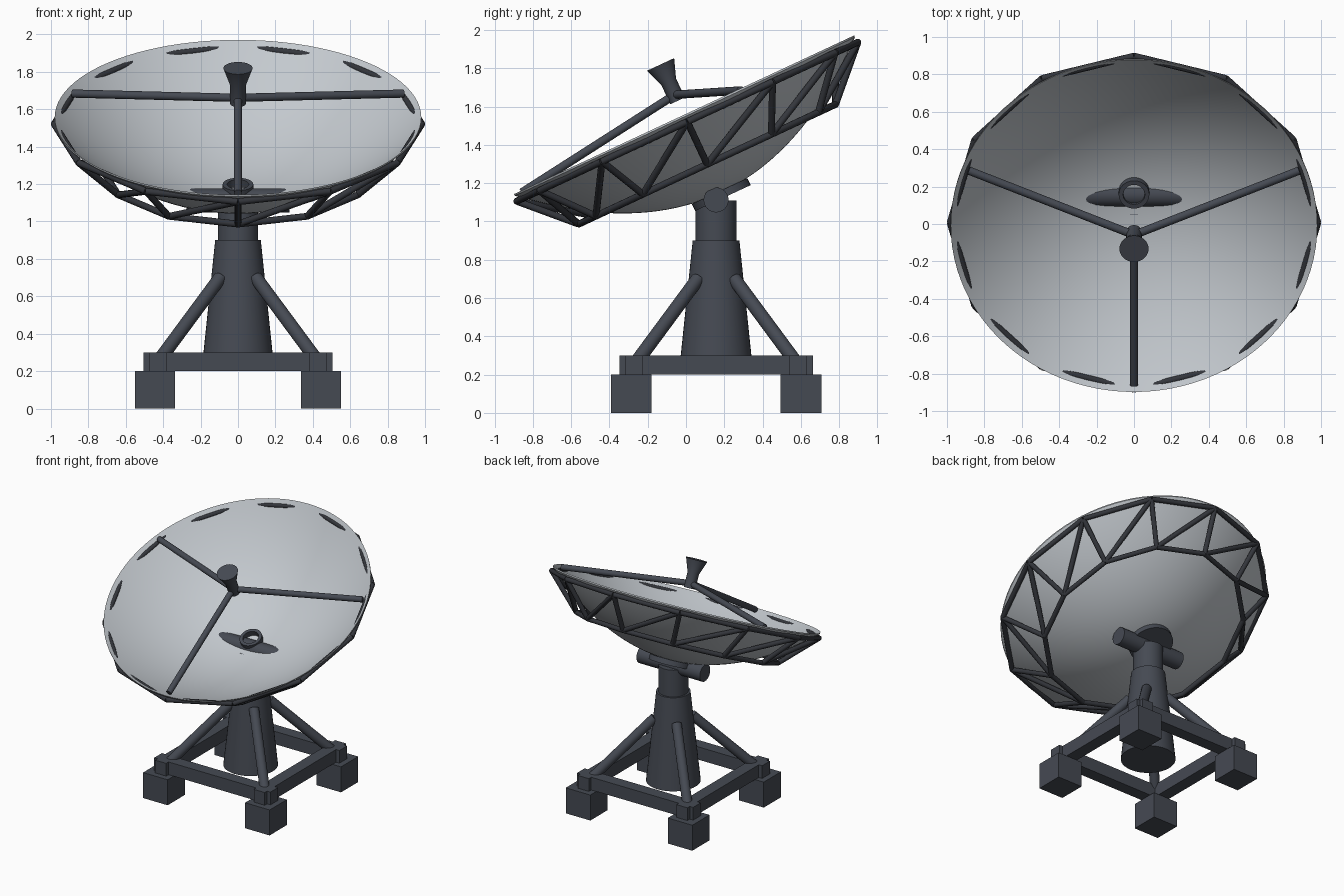
import bpy, bmesh, math
from mathutils import Vector, Matrix

if "Cube" in bpy.data.objects:
    bpy.data.objects.remove(bpy.data.objects["Cube"])


def material(name, rgb):
    m = bpy.data.materials.new(name)
    m.diffuse_color = (*rgb, 1)
    m.use_nodes = True
    m.node_tree.nodes["Principled BSDF"].inputs["Base Color"].default_value = m.diffuse_color
    return m


PALE = material("pale_grey", (0.55, 0.585, 0.62))
SLATE = material("dark_slate", (0.060, 0.068, 0.086))
IRON = material("iron_grey", (0.034, 0.037, 0.045))

YC = 0.157                       # pedestal centre in y
TILT = math.radians(25)
DISH = Matrix.Translation((0, -0.01, 1.557)) @ Matrix.Rotation(TILT, 4, 'X')
R, DEPTH = 0.98, 0.44            # dish rim radius and depth


def add_rod(bm, p, q, r1, r2=None, seg=32):
    """Cylinder or cone frustum between two points."""
    p, q = Vector(p), Vector(q)
    d = q - p
    mat = Matrix.Translation((p + q) / 2) @ d.to_track_quat('Z', 'Y').to_matrix().to_4x4()
    bmesh.ops.create_cone(bm, cap_ends=True, segments=seg, radius1=r1,
                          radius2=r1 if r2 is None else r2, depth=d.length, matrix=mat)


def add_box(bm, centre, size):
    mat = Matrix.Translation(centre) @ Matrix.Diagonal((*size, 1))
    bmesh.ops.create_cube(bm, size=1, matrix=mat)


def finish(name, bm, mat, world=None, smooth=True):
    me = bpy.data.meshes.new(name)
    bm.to_mesh(me)
    bm.free()
    me.materials.append(mat)
    ob = bpy.data.objects.new(name, me)
    bpy.context.collection.objects.link(ob)
    if world is not None:
        ob.matrix_world = world
    if smooth:
        bpy.ops.object.select_all(action='DESELECT')
        ob.select_set(True)
        bpy.context.view_layer.objects.active = ob
        bpy.ops.object.shade_smooth_by_angle(angle=math.radians(35))
    return ob


def lathe(name, profile, mat, world, seg=96, closed=False):
    """Revolve (radius, height) points around local z."""
    bm = bmesh.new()
    vs = [bm.verts.new((r, 0, z)) for r, z in profile]
    es = [bm.edges.new(e) for e in zip(vs, vs[1:])]
    if closed:
        es.append(bm.edges.new((vs[-1], vs[0])))
    bmesh.ops.spin(bm, geom=vs + es, cent=(0, 0, 0), axis=(0, 0, 1),
                   angle=math.tau, steps=seg, use_duplicate=False)
    bmesh.ops.remove_doubles(bm, verts=bm.verts, dist=1e-4)
    bmesh.ops.recalc_face_normals(bm, faces=bm.faces)
    return finish(name, bm, mat, world)


CORNERS = [(sx, sy) for sx in (-1, 1) for sy in (-1, 1)]

# Footing blocks
bm = bmesh.new()
for sx, sy in CORNERS:
    add_box(bm, (sx * 0.443, YC + sy * 0.443, 0.1), (0.213, 0.213, 0.2))
finish("footing_blocks", bm, SLATE, smooth=False)

# Base frame: four beams crossing at the corners
bm = bmesh.new()
for s in (-1, 1):
    add_box(bm, (0, YC + s * 0.428, 0.25), (1.01, 0.095, 0.1))
    add_box(bm, (s * 0.428, YC, 0.25), (0.095, 1.01, 0.1))
finish("base_frame", bm, SLATE, smooth=False)

# Diagonal braces from the frame corners to the column
bm = bmesh.new()
for sx, sy in CORNERS:
    add_rod(bm, (sx * 0.42, YC + sy * 0.42, 0.26), (sx * 0.095, YC + sy * 0.095, 0.70), 0.036, seg=24)
finish("column_braces", bm, SLATE)

# Tapered column, neck and tilt axle
bm = bmesh.new()
add_rod(bm, (0, YC, 0.2), (0, YC, 0.9), 0.195, 0.122, 40)
finish("column", bm, SLATE)
bm = bmesh.new()
add_rod(bm, (0, YC, 0.88), (0, YC, 1.11), 0.107, seg=40)
finish("neck", bm, SLATE)
bm = bmesh.new()
add_rod(bm, (-0.275, YC, 1.112), (0.275, YC, 1.112), 0.065)
finish("tilt_axle", bm, SLATE)

# Mounting plate behind the dish
bm = bmesh.new()
add_rod(bm, (0, 0, -0.48), (0, 0, -0.44), 0.16, seg=40)
finish("mounting_plate", bm, SLATE, DISH)

# Parabolic dish shell
N = 24
curve = [(R * i / N, -DEPTH + DEPTH * (i / N) ** 2) for i in range(N + 1)]
outer = [(r, z - 0.010) for r, z in reversed(curve)]
lathe("dish", curve + outer, PALE, DISH)

# Ring at the dish centre
lathe("centre_ring", [(0.082, -0.45), (0.082, -0.395), (0.058, -0.395), (0.058, -0.45)],
      SLATE, DISH, seg=40, closed=True)

# Truss behind the rim: two rings joined by zigzag rods
def ring_point(i, r, z):
    a = math.radians(30 * i)
    return (r * math.cos(a), r * math.sin(a), z)


bm = bmesh.new()
for i in range(12):
    rim, low = ring_point(i, 0.983, -0.04), ring_point(i, 0.74, -0.285)
    add_rod(bm, rim, ring_point(i + 1, 0.983, -0.04), 0.018, seg=12)
    add_rod(bm, low, ring_point(i + 1, 0.74, -0.285), 0.018, seg=12)
    add_rod(bm, rim, low, 0.018, seg=12)
    add_rod(bm, rim, ring_point(i - 1, 0.74, -0.285), 0.018, seg=12)
finish("rim_truss", bm, IRON, DISH)

# Three feed supports meeting above the dish
bm = bmesh.new()
for deg in (-90, 20, 160):
    a = math.radians(deg)
    add_rod(bm, (0.94 * math.cos(a), 0.94 * math.sin(a), -0.01), (0, 0, 0.115), 0.022, seg=20)
finish("feed_supports", bm, SLATE, DISH)

# Feed horn: neck and flared mouth
lathe("feed_horn", [(0, 0.08), (0.042, 0.08), (0.042, 0.19), (0.078, 0.29), (0, 0.29)],
      SLATE, DISH, seg=32)
